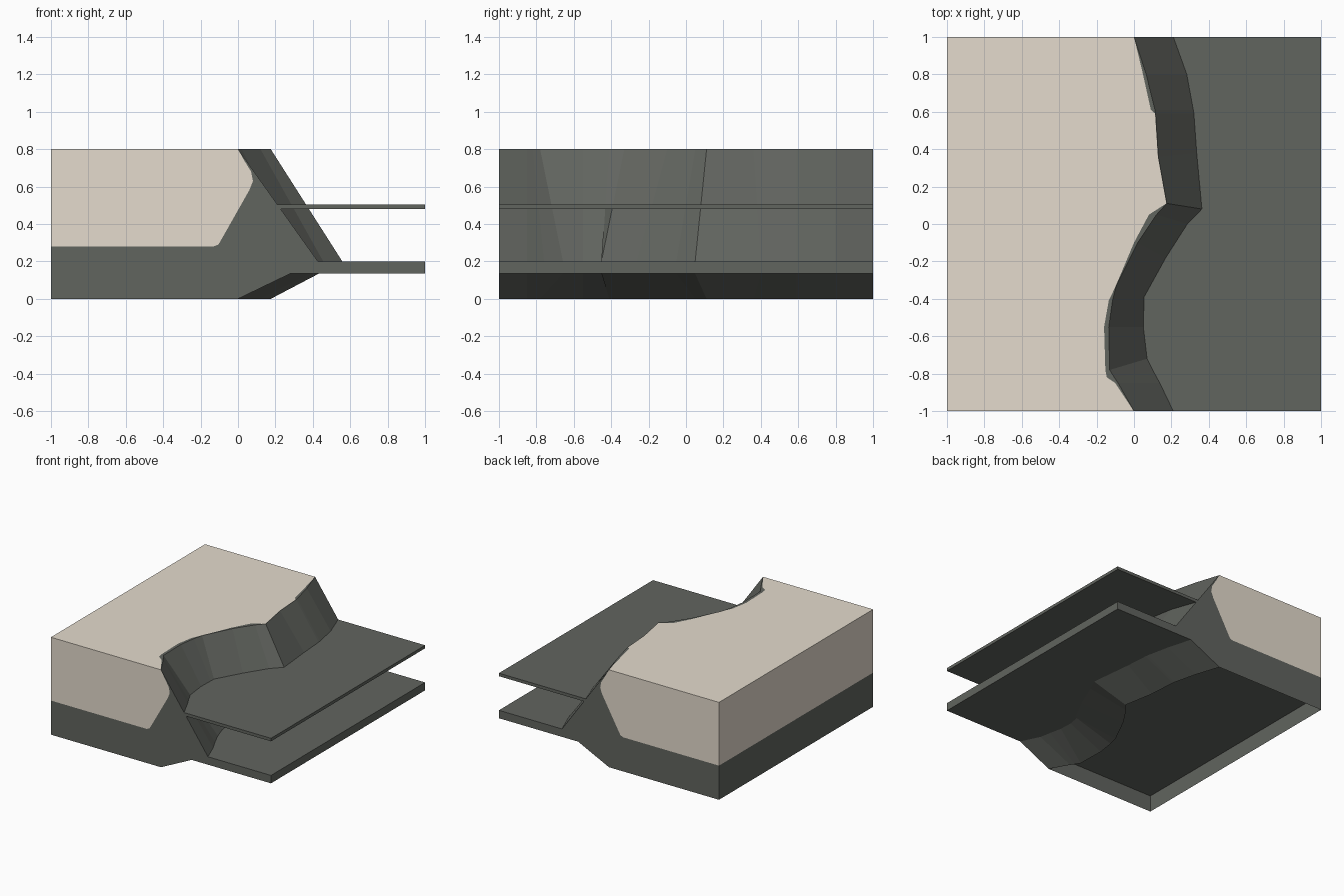
import bpy, bmesh

if "Cube" in bpy.data.objects:
    bpy.data.objects.remove(bpy.data.objects["Cube"])

def material(name, rgb):
    m = bpy.data.materials.new(name)
    m.diffuse_color = (*rgb, 1)
    m.use_nodes = True
    m.node_tree.nodes["Principled BSDF"].inputs["Base Color"].default_value = m.diffuse_color
    return m

grey = material("dark grey rock", (0.120, 0.128, 0.114))
tan = material("pale tan fill", (0.78, 0.71, 0.61))

# Stations along the cliff: y and x at the rim, y and x at the upper ledge, x of the fill edge
STATIONS = [
    (-1.00, 0.000, -1.00, 0.210, 0.000),
    (-0.85, -0.085, -0.85, 0.138, -0.100),
    (-0.82, -0.105, -0.79, 0.105, -0.145),
    (-0.78, -0.130, -0.72, 0.070, -0.153),
    (-0.55, -0.135, -0.55, 0.050, -0.160),
    (-0.41, -0.115, -0.43, 0.053, -0.135),
    (-0.33, -0.095, -0.39, 0.054, -0.097),
    (-0.10, 0.020, -0.18, 0.170, 0.000),
    (0.05, 0.120, 0.00, 0.285, 0.080),
    (0.11, 0.175, 0.08, 0.363, 0.173),
    (0.36, 0.130, 0.38, 0.335, 0.128),
    (0.59, 0.115, 0.59, 0.320, 0.113),
    (0.61, 0.112, 0.61, 0.317, 0.090),
    (0.80, 0.065, 0.80, 0.282, 0.048),
    (1.00, 0.000, 1.00, 0.210, 0.000),
]
# Fill boundary inside the rock, relative to the fill edge
FILL = [(0, 0.8), (0.03, 0.745), (0.07, 0.68), (0.08, 0.63), (0.06, 0.58),
        (-0.09, 0.315), (-0.105, 0.29), (-0.13, 0.28)]

def fill_edge(s):
    return [(s[4] + x, s[0], z) for x, z in FILL]

def cliff(s, z):
    # point on the sloping cliff at height z
    t = (0.8 - z) / 0.295
    return (s[1] + (s[3] - s[1]) * t, s[0] + (s[2] - s[0]) * t, z)

def under(s):
    # top of the sloping skirt, where it meets the lower shelf
    return (0.28 + 0.87 * s[1], cliff(s, 0.2)[1], 0.135)

def rock_section(s):
    y, mid, low, u = s[0], cliff(s, 0.48), cliff(s, 0.2), under(s)
    return [(-1, y, 0), (s[1], y, 0), u, (1, u[1], 0.135), (1, low[1], 0.2), low,
            mid, (1, mid[1], 0.48), (1, s[2], 0.505), cliff(s, 0.505),
            cliff(s, 0.8)] + fill_edge(s) + [(-1, y, 0.28)]

def fill_section(s):
    return [(-1, s[0], 0.28), (-1, s[0], 0.8)] + fill_edge(s)

def ceiling_section(s):
    u = under(s)
    return [(-1, u[1], 0.135), u]

def loft(name, section, mat, skip=None, caps=True):
    # join the sections along y, leaving out one side if asked, and close both ends
    bm = bmesh.new()
    rings = [[bm.verts.new(p) for p in section(s)] for s in STATIONS]
    n = len(rings[0])
    for a, b in zip(rings, rings[1:]):
        for i in range(n):
            j = (i + 1) % n
            if i != skip:
                bm.faces.new((a[i], b[i], b[j], a[j]))
    if caps:
        bm.faces.new(rings[0])
        bm.faces.new(rings[-1][::-1])
        bmesh.ops.remove_doubles(bm, verts=bm.verts, dist=0.0005)
        bmesh.ops.recalc_face_normals(bm, faces=bm.faces)
    me = bpy.data.meshes.new(name)
    bm.to_mesh(me)
    bm.free()
    me.materials.append(mat)
    ob = bpy.data.objects.new(name, me)
    bpy.context.collection.objects.link(ob)
    return ob

# Rock bed with cliff face and two thin shelves, open underneath
loft("rock_bed_with_shelves", rock_section, grey, skip=0)
# Underside of the lower shelf carried on behind the sloping skirt
loft("hollow_ceiling", ceiling_section, grey, skip=1, caps=False)
# Solid fill lying behind the cliff rim
loft("ground_fill", fill_section, tan)
